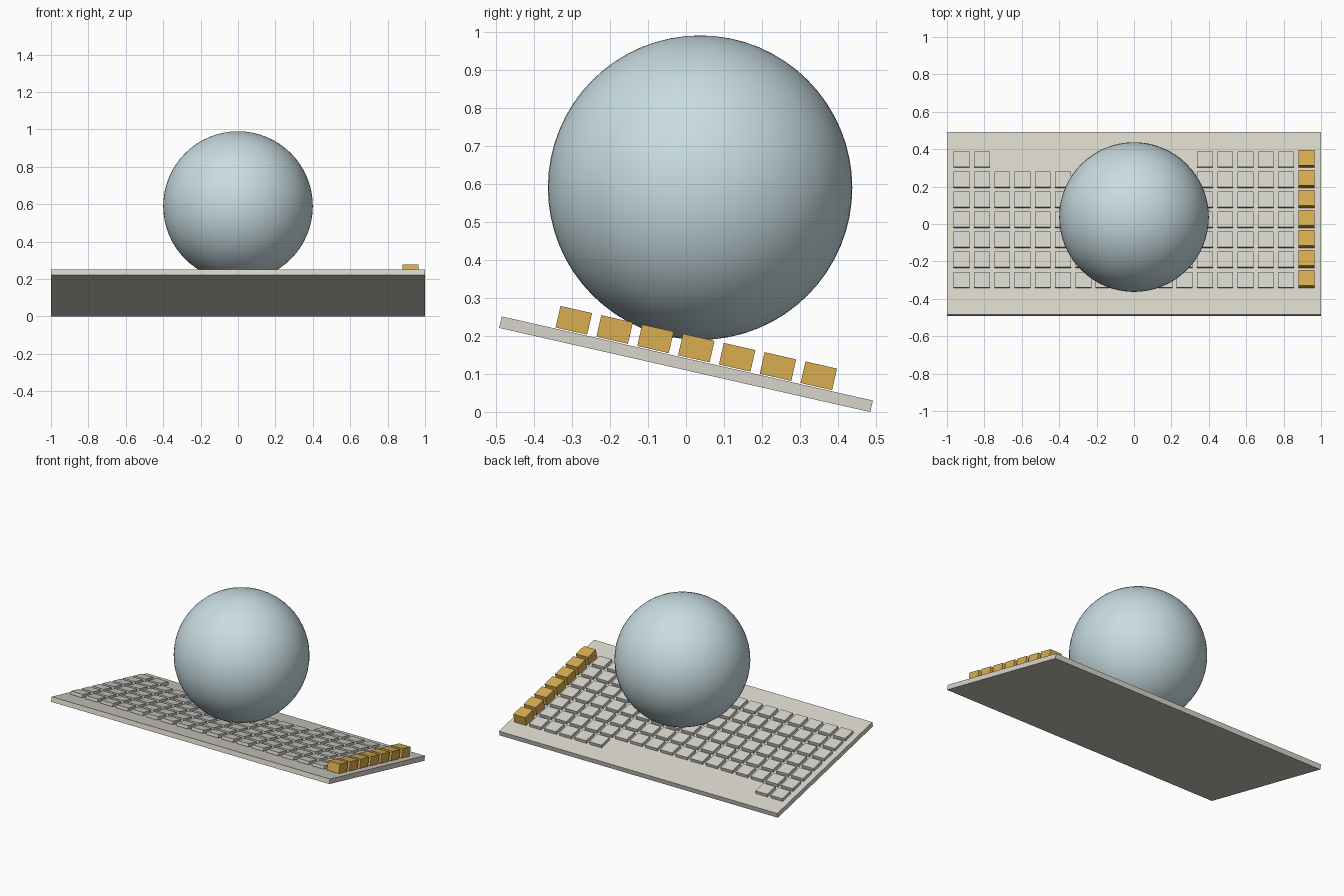
import bpy
import bmesh
from math import radians
from mathutils import Matrix, Vector

cube = bpy.data.objects.get("Cube")
if cube:
    bpy.data.objects.remove(cube, do_unlink=True)


def material(name, rgb):
    m = bpy.data.materials.new(name)
    m.use_nodes = True
    m.diffuse_color = (*rgb, 1)
    m.node_tree.nodes["Principled BSDF"].inputs["Base Color"].default_value = (*rgb, 1)
    return m


stone = material("warm stone", (0.69, 0.665, 0.59))
pale_grey = material("pale grey", (0.665, 0.655, 0.60))
gold = material("gold", (0.69, 0.42, 0.08))
pale_blue = material("pale blue", (0.58, 0.72, 0.76))

# Frame of the sloping board: front edge raised, back edge on the floor
TILT = Matrix.Translation((0, 0, 0.126)) @ Matrix.Rotation(radians(-12.77), 4, "X")
THICK = 0.031
BASE = THICK / 2 + 0.003


def boxes(name, centres, size, mat):
    """One object holding equal boxes, given in the board's own frame."""
    bm = bmesh.new()
    for c in centres:
        place = Matrix.Translation(c) @ Matrix.Diagonal((*size, 1))
        bmesh.ops.create_cube(bm, size=1, matrix=place)
    mesh = bpy.data.meshes.new(name)
    bm.to_mesh(mesh)
    bm.free()
    mesh.materials.append(mat)
    obj = bpy.data.objects.new(name, mesh)
    obj.matrix_world = TILT
    bpy.context.collection.objects.link(obj)
    return obj


boxes("board", [(0, 0, 0)], (2, 1, THICK), stone)

# Tile grid: the back row has a gap, the last column is tall and gold
COLS, ROWS, STEP_X, STEP_Y, TILE = 18, 7, 0.1084, 0.11, 0.085
LOW, TALL = 0.02, 0.058


def tile_centre(col, row, height):
    return Vector(((col - (COLS - 1) / 2) * STEP_X,
                   0.017 + (row - (ROWS - 1) / 2) * STEP_Y,
                   BASE + height / 2))


low_tiles = [tile_centre(c, r, LOW) for r in range(ROWS) for c in range(COLS - 1)
             if r < ROWS - 1 or c < 2 or c >= 12]
boxes("low_tiles", low_tiles, (TILE, TILE, LOW), pale_grey)
boxes("tall_tiles", [tile_centre(COLS - 1, r, TALL) for r in range(ROWS)],
      (TILE, TILE, TALL), gold)

# Ball hovering just above the tiles
bpy.ops.mesh.primitive_uv_sphere_add(segments=64, ring_count=32, radius=0.4,
                                     location=(0, 0.037, 0.59))
ball = bpy.context.object
ball.name = "ball"
ball.data.materials.append(pale_blue)
bpy.ops.object.shade_smooth_by_angle()
